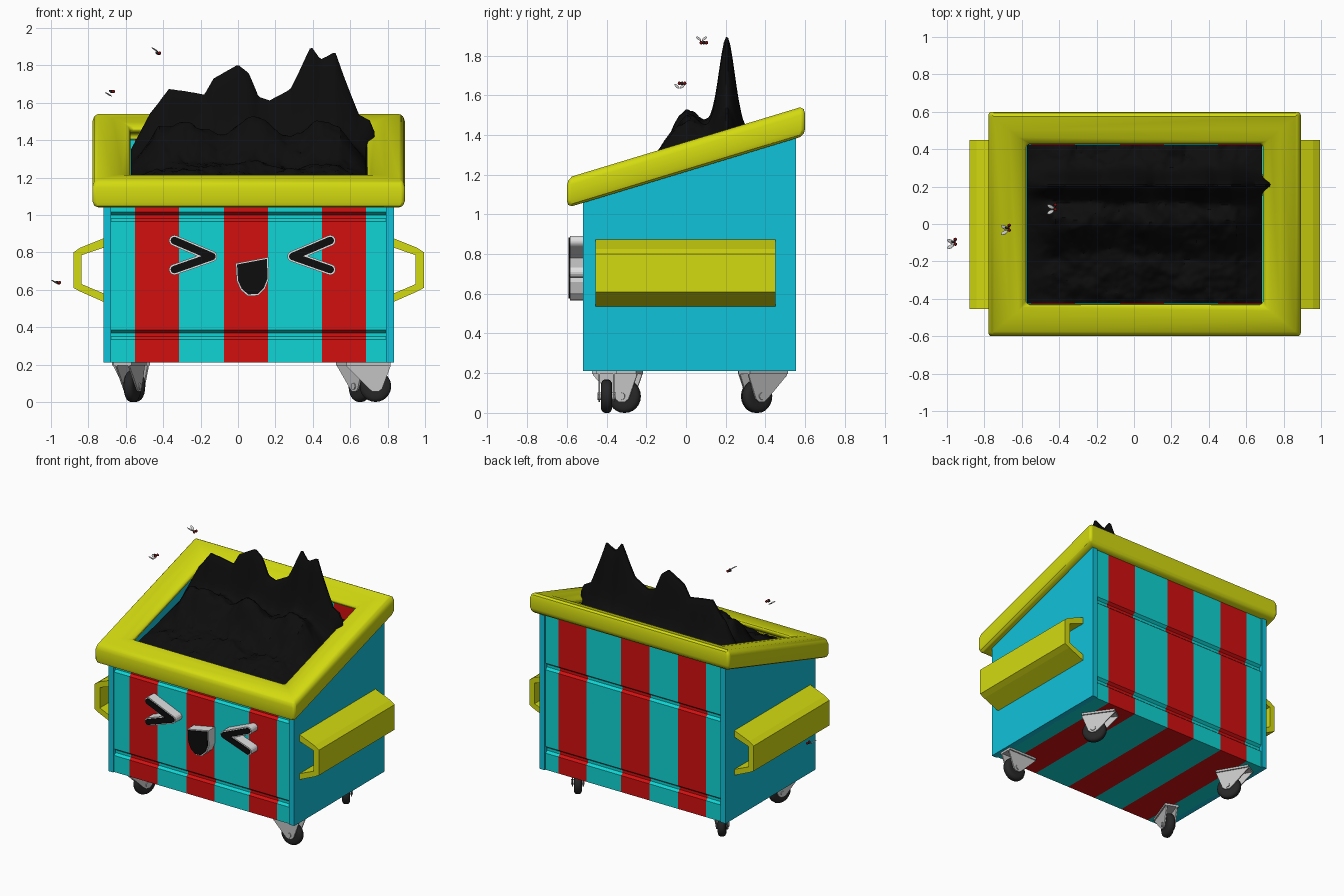
import bpy, bmesh, math
from mathutils import Matrix, Vector, noise

if "Cube" in bpy.data.objects:
    bpy.data.objects.remove(bpy.data.objects["Cube"])


def material(name, r, g, b):
    m = bpy.data.materials.new(name)
    m.use_nodes = True
    m.diffuse_color = (r, g, b, 1)
    m.node_tree.nodes["Principled BSDF"].inputs["Base Color"].default_value = (r, g, b, 1)
    return m


TEAL = material("teal_stripe", 0.005, 0.66, 0.66)
BLUE = material("blue_side", 0.005, 0.54, 0.70)
RED = material("red_stripe", 0.65, 0.005, 0.005)
YELLOW = material("yellow_trim", 0.65, 0.70, 0.005)
BLACK = material("black", 0.004, 0.004, 0.004)
WHITE = material("white", 0.75, 0.75, 0.75)
METAL = material("grey_metal", 0.55, 0.55, 0.55)
RUBBER = material("dark_rubber", 0.02, 0.02, 0.02)
MAROON = material("dark_red", 0.18, 0.005, 0.005)
CX = 0.057  # middle of the bin


def finish(name, bm, mats, matrix=None, smooth=None):
    bmesh.ops.recalc_face_normals(bm, faces=bm.faces)
    me = bpy.data.meshes.new(name)
    bm.to_mesh(me)
    bm.free()
    for m in mats:
        me.materials.append(m)
    ob = bpy.data.objects.new(name, me)
    bpy.context.collection.objects.link(ob)
    if matrix:
        ob.matrix_world = matrix
    if smooth:
        bpy.ops.object.select_all(action="DESELECT")
        ob.select_set(True)
        bpy.context.view_layer.objects.active = ob
        bpy.ops.object.shade_smooth_by_angle(angle=math.radians(smooth))
    return ob


def loft(name, rings, mats, closed=False, index=None, matrix=None, smooth=None):
    """Bridge equal point rings; cap the ends unless the sweep is closed."""
    bm = bmesh.new()
    vs = [[bm.verts.new(p) for p in ring] for ring in rings]
    n = len(vs[0])
    for k in range(len(vs) if closed else len(vs) - 1):
        a, b = vs[k], vs[(k + 1) % len(vs)]
        for i in range(n):
            j = (i + 1) % n
            f = bm.faces.new((a[i], a[j], b[j], b[i]))
            f.material_index = index(k) if index else 0
    if not closed:
        bm.faces.new(vs[0])
        bm.faces.new(vs[-1])
    return finish(name, bm, mats, matrix, smooth)


def along_x(pts, x):
    return [(x, a, b) for a, b in pts]


def along_y(pts, y):
    return [(a, y, b) for a, b in pts]


# Striped tray: front, floor and back in one pressed profile with grooves
def ribbed(y, inward, top):
    pts = [(y, 0.21)]
    for z in (0.36, 0.99):
        pts += [(y, z - 0.025), (y + inward, z - 0.01), (y + inward, z + 0.01), (y, z + 0.025)]
    return pts + [(y, top)]


tray = ribbed(-0.51, 0.018, 1.10)[::-1] + ribbed(0.545, -0.018, 1.41)
tray += [(0.505, 1.40), (0.505, 0.25), (-0.47, 0.25), (-0.47, 1.10)]
cuts = [-0.685, -0.55, -0.315, -0.075, 0.16, 0.45, 0.685, 0.80]
loft("striped_bin_body", [along_x(tray, x) for x in cuts], [TEAL, RED], index=lambda k: k % 2)

# Side panels and channel pockets
side = [(-0.52, 0.21), (0.555, 0.21), (0.555, 1.42), (-0.52, 1.09)]
pocket = [(0.775, 0.875), (0.90, 0.825), (0.937, 0.80), (0.937, 0.61), (0.90, 0.59), (0.775, 0.535),
          (0.775, 0.58), (0.893, 0.63), (0.893, 0.785), (0.775, 0.825)]
for label, s in (("left", 1), ("right", -1)):
    loft(label + "_side_panel", [along_x(side, CX + s * 0.735), along_x(side, CX + s * 0.777)], [BLUE])
    shape = [(CX + s * x, z) for x, z in pocket]
    loft(label + "_lift_pocket", [along_y(shape, -0.455), along_y(shape, 0.45)], [YELLOW])

# Sloped rim: a lip section (inset, height) swept round four mitred corners
lip = [(0, 0.035), (0, 0.11), (0.008, 0.135), (0.03, 0.15), (0.11, 0.15), (0.16, 0.14), (0.195, 0.125),
       (0.21, 0.10), (0.19, 0.09), (0.08, 0.06), (0.075, 0), (0.03, 0), (0.008, 0.012)]
rings = []
for sx, sy in ((-1, -1), (1, -1), (1, 1), (-1, 1)):
    ring = []
    for d, h in lip:
        y = sy * (0.60 - d * 0.85)
        ring.append((CX + sx * (0.835 - d), y, 1.215 + 0.303 * y + h))
    rings.append(ring)
rim = loft("sloped_rim", rings, [YELLOW], closed=True, smooth=40)
bev = rim.modifiers.new("rounded_corners", "BEVEL")
bev.width, bev.segments, bev.angle_limit = 0.03, 3, math.radians(60)

# Rubbish heap: a height field with a jagged crest towards the back
crest = [(-0.57, 1.35), (-0.47, 1.54), (-0.37, 1.67), (-0.18, 1.64), (-0.13, 1.73), (0, 1.80), (0.06, 1.75),
         (0.11, 1.63), (0.17, 1.61), (0.28, 1.67), (0.33, 1.77), (0.39, 1.90), (0.44, 1.83), (0.52, 1.87),
         (0.57, 1.73), (0.62, 1.60), (0.69, 1.43)]


def crest_height(x):
    for (x0, z0), (x1, z1) in zip(crest, crest[1:]):
        if x <= x1:
            return z0 + (z1 - z0) * (x - x0) / (x1 - x0)
    return crest[-1][1]


def bell(v, width):
    return math.exp(-(v / width) ** 2 / 2)


def heap(x, y):
    base = 1.25 + 0.21 * y
    edge = min(1, (x + 0.58) / 0.15, (0.695 - x) / 0.15)
    peak = crest_height(x) - 1.29
    rough = noise.fractal(Vector((x * 7, y * 7, 3)), 0.9, 2.1, 4)
    mound = 0.20 * bell(y + 0.01, 0.09) * (1 + 0.5 * noise.noise(Vector((x * 5, y * 4, 0))))
    spine = peak * (0.75 * bell(y - 0.205, 0.04) + 0.25 * bell(y - 0.205, 0.11))
    calm = 1 - 0.85 * bell(y - 0.205, 0.05)
    front = 0.05 * bell(y + 0.28, 0.08)
    return base + spine + calm * edge * (mound + front + 0.035 * rough)


bm = bmesh.new()
bmesh.ops.create_grid(bm, x_segments=100, y_segments=76, size=1)
for v in bm.verts:
    x, y = CX + v.co.x * 0.628, v.co.y * 0.425
    z = heap(x, y)
    if v.co.x > 0.95:
        x += 0.045 * bell(y - 0.21, 0.02)
    v.co = (x, y, z)
rimless = [e for e in bm.edges if e.is_boundary]
skirt = bmesh.ops.extrude_edge_only(bm, edges=rimless)["geom"]
for v in skirt:
    if isinstance(v, bmesh.types.BMVert):
        v.co.z = 0.9
finish("rubbish_heap", bm, [BLACK], smooth=35)


# Face: white raised shapes with thin black fronts
def capsule(p, q, r):
    t = math.atan2(q[1] - p[1], q[0] - p[0])
    out = []
    for c, start in ((q, t - math.pi / 2), (p, t + math.pi / 2)):
        out += [(c[0] + r * math.cos(start + math.pi * i / 8), c[1] + r * math.sin(start + math.pi * i / 8))
                for i in range(9)]
    return out


def raised(name, back, front):
    loft(name + "_outline", [along_y(back, -0.49), along_y(back, -0.585)], [WHITE])
    loft(name + "_front", [along_y(front, -0.58), along_y(front, -0.593)], [BLACK])


for label, s, mid in (("right", 1, -0.14), ("left", -1, 0.293)):
    for part, z in (("upper", 0.863), ("lower", 0.708)):
        p, q = (mid - s * 0.20, z), (mid, 0.778)
        raised(label + "_eye_" + part, capsule(p, q, 0.029), capsule(p, q, 0.020))

mouth = [(-0.005, 0.735), (0.155, 0.765), (0.158, 0.66), (0.138, 0.61), (0.105, 0.578),
         (0.055, 0.575), (0.02, 0.605), (0.0, 0.65)]
raised("mouth", [(0.076 + (x - 0.076) * 1.1, 0.67 + (z - 0.67) * 1.1) for x, z in mouth], mouth)


# Swivel casters
def disc(y, r, n=24):
    return [(0.075 + r * math.cos(math.tau * i / n), y, 0.084 + r * math.sin(math.tau * i / n)) for i in range(n)]


fork = [(-0.08, 0.21), (0.155, 0.21), (0.155, 0.19), (0.11, 0.07), (0.09, 0.055), (0.06, 0.055), (0.04, 0.07),
        (-0.08, 0.19)]
plate = [(-0.08, 0.195), (0.155, 0.195), (0.155, 0.21), (-0.08, 0.21)]
tread = [(-0.027, 0.05), (-0.027, 0.066), (-0.02, 0.079), (-0.01, 0.084),
         (0.01, 0.084), (0.02, 0.079), (0.027, 0.066), (0.027, 0.05)]
for label, x, y, yaw in (("front_left", 0.66, -0.40, 0), ("front_right", -0.59, -0.38, 70),
                         ("rear_right", -0.59, 0.42, -60), ("rear_left", 0.61, 0.42, -55)):
    m = Matrix.Translation((x, y, 0)) @ Matrix.Rotation(math.radians(yaw), 4, "Z")
    loft(label + "_tyre", [disc(a, r) for a, r in tread], [RUBBER], matrix=m, smooth=40)
    loft(label + "_axle", [disc(-0.047, 0.018, 12), disc(0.047, 0.018, 12)], [METAL], matrix=m, smooth=40)
    loft(label + "_top_plate", [along_y(plate, -0.05), along_y(plate, 0.05)], [METAL], matrix=m)
    for s in (-1, 1):
        loft(label + "_fork", [along_y(fork, s * 0.032), along_y(fork, s * 0.041)], [METAL], matrix=m)


# Flies
def blob(name, centre, size, mat, turn=0):
    bm = bmesh.new()
    bmesh.ops.create_uvsphere(bm, u_segments=10, v_segments=6, radius=1)
    m = Matrix.Translation(centre) @ Matrix.Rotation(turn, 4, "Z") @ Matrix.Rotation(0.5, 4, "Y")
    finish(name, bm, [mat], m @ Matrix.Diagonal((*size, 1)), 60)


for x, y, z, lift in ((-0.42, 0.09, 1.865, 0.02), (-0.667, -0.02, 1.66, -0.015), (-0.955, -0.095, 0.638, 0.004)):
    blob("fly_body", (x - 0.01, y, z), (0.014, 0.008, 0.008), RUBBER)
    for s in (-1, 1):
        blob("fly_eye", (x, y + s * 0.013, z), (0.010, 0.009, 0.009), MAROON)
        blob("fly_wing", (x - 0.026, y - 0.012 + s * 0.014, z + lift), (0.023, 0.010, 0.003), WHITE, -s * 0.5)
